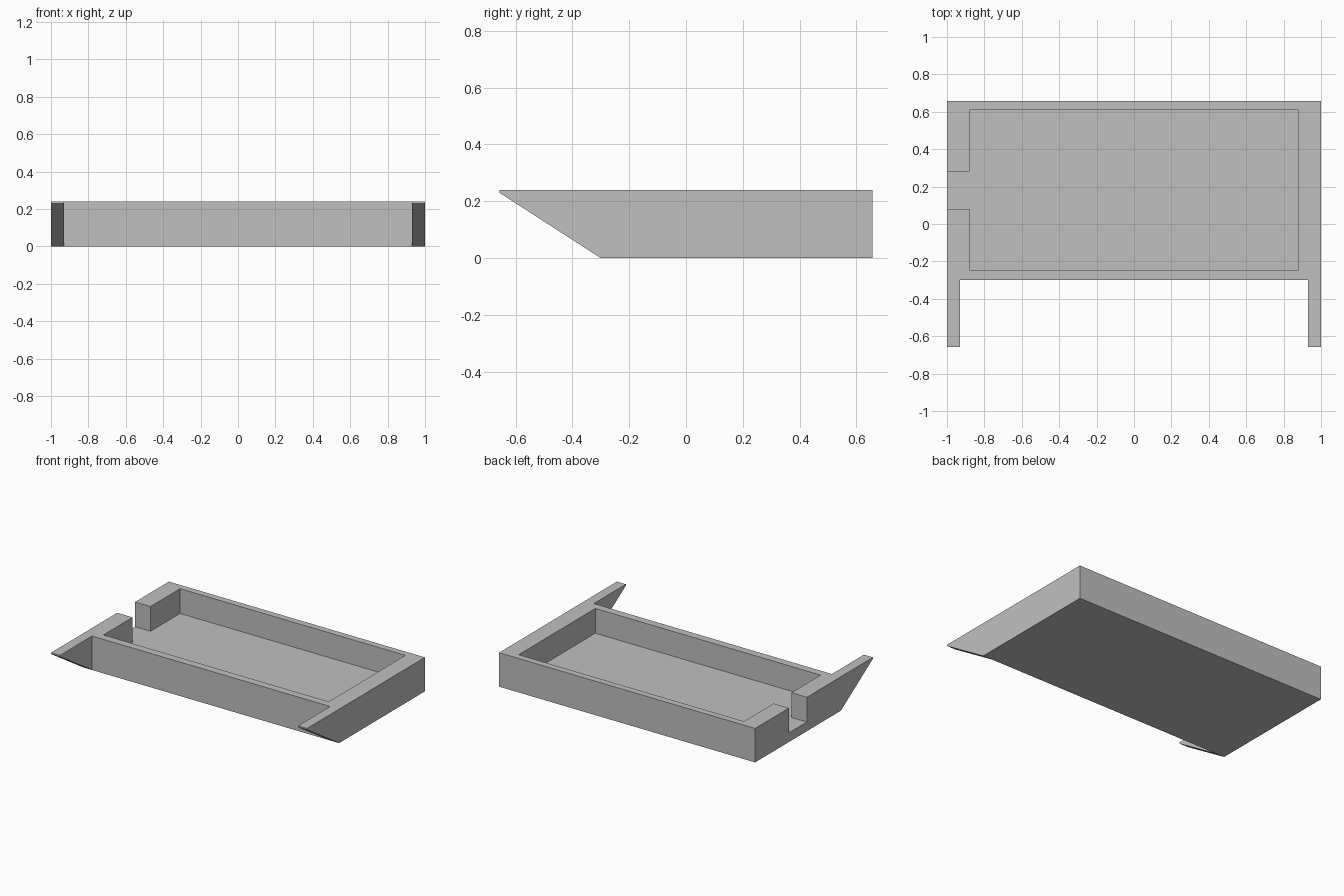
import bpy
import bmesh

cube = bpy.data.objects.get("Cube")
if cube:
    bpy.data.objects.remove(cube, do_unlink=True)

HEIGHT, FLOOR = 0.24, 0.065
BACK, FRONT, TIP = 0.657, -0.30, -0.657
ARM = 0.93

grey = bpy.data.materials.new("plain grey")
grey.use_nodes = True
colour = (0.527, 0.527, 0.527, 1)
grey.diffuse_color = colour
grey.node_tree.nodes["Principled BSDF"].inputs["Base Color"].default_value = colour


def prism(name, points, plans, bottom, top):
    """Raise flat plan polygons into one closed solid; bottom(x, y) gives the underside."""
    bm = bmesh.new()
    low = [bm.verts.new((x, y, bottom(x, y))) for x, y in points]
    high = [bm.verts.new((x, y, top)) for x, y in points]
    edges = set()
    for plan in plans:
        bm.faces.new([low[i] for i in reversed(plan)])
        bm.faces.new([high[i] for i in plan])
        edges.update(zip(plan, plan[1:] + plan[:1]))
    # Side walls only along edges not shared by two plans
    for a, b in edges:
        if (b, a) not in edges:
            bm.faces.new((low[a], low[b], high[b], high[a]))
    bmesh.ops.recalc_face_normals(bm, faces=bm.faces)
    mesh = bpy.data.meshes.new(name)
    bm.to_mesh(mesh)
    bm.free()
    mesh.materials.append(grey)
    obj = bpy.data.objects.new(name, mesh)
    bpy.context.collection.objects.link(obj)
    return obj


# Tray body with two front arms whose undersides slope up to a thin tip
tray = prism(
    "tray",
    [(-1, FRONT), (-ARM, FRONT), (ARM, FRONT), (1, FRONT), (1, BACK), (-1, BACK),
     (-1, TIP), (-ARM, TIP), (ARM, TIP), (1, TIP)],
    [[0, 1, 2, 3, 4, 5], [6, 7, 1, 0], [8, 9, 3, 2]],
    lambda x, y: HEIGHT - 0.01 if y == TIP else 0,
    HEIGHT)

# Basin and side notch, cut together so their floors are level
basin = prism(
    "basin_cutter",
    [(-0.88, -0.245), (0.88, -0.245), (0.88, 0.61), (-0.88, 0.61),
     (-0.88, 0.28), (-1.1, 0.28), (-1.1, 0.08), (-0.88, 0.08)],
    [list(range(8))],
    lambda x, y: FLOOR,
    HEIGHT + 0.1)
basin.hide_render = True
basin.hide_viewport = True
basin.display_type = 'WIRE'

cut = tray.modifiers.new("basin", 'BOOLEAN')
cut.operation = 'DIFFERENCE'
cut.solver = 'EXACT'
cut.object = basin
